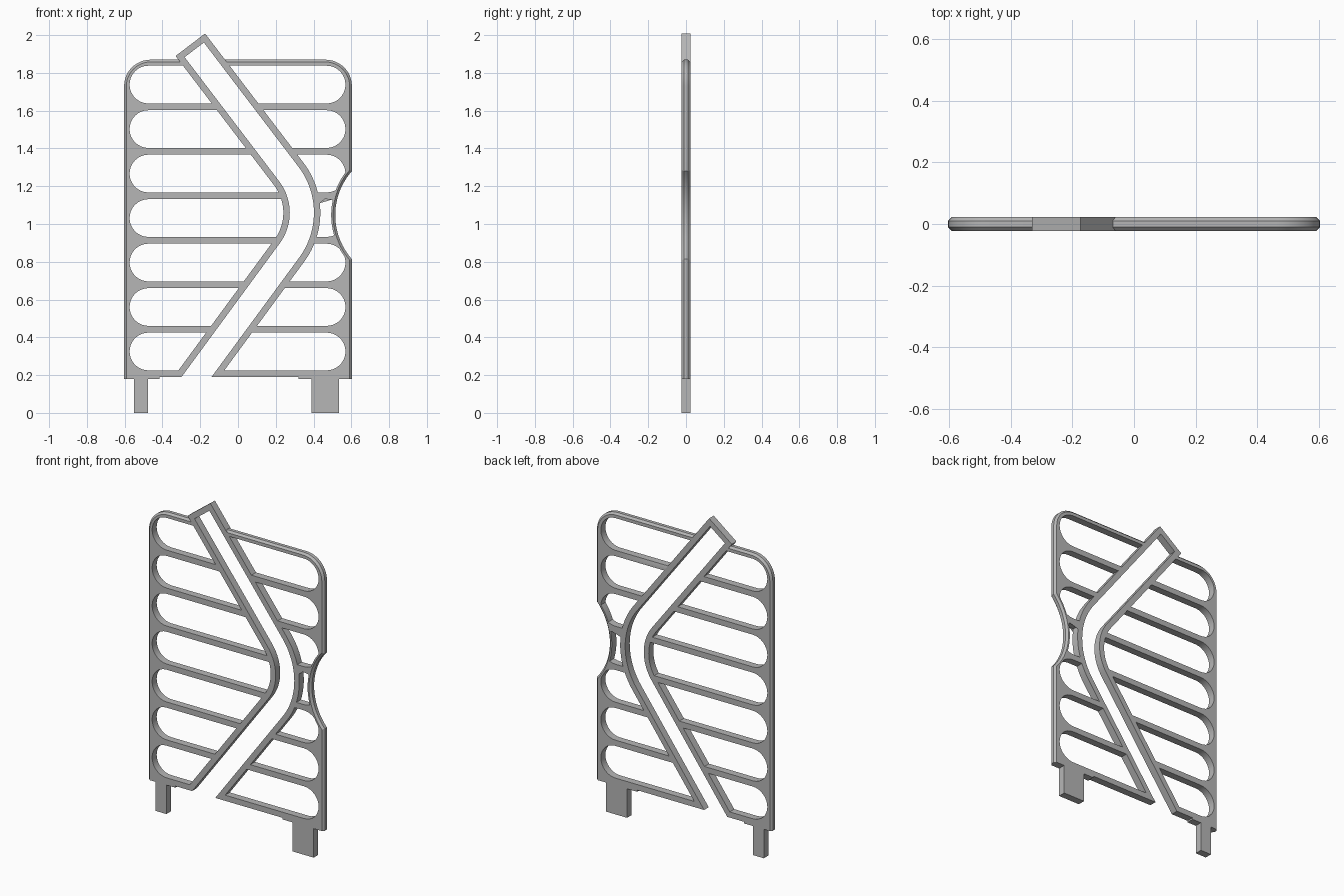
import bpy
import bmesh
from math import sin, cos, radians, acos, degrees

HALF = 0.0225          # half thickness of the panel
WALL = 0.034           # wall of the bent channel
BEND = (0.0, 1.06)     # centre of the channel bend
BEND_R = 0.338

if "Cube" in bpy.data.objects:
    bpy.data.objects.remove(bpy.data.objects["Cube"], do_unlink=True)

grey = bpy.data.materials.new("plain grey")
grey.use_nodes = True
grey.diffuse_color = (0.47, 0.47, 0.47, 1)
grey.node_tree.nodes["Principled BSDF"].inputs["Base Color"].default_value = grey.diffuse_color


def arc(cx, cz, r, start, end, n=16):
    steps = [radians(start + (end - start) * i / n) for i in range(n + 1)]
    return [(cx + r * cos(a), cz + r * sin(a)) for a in steps]


def prism(name, profiles, half=HALF, chamfer=0):
    """Extrude x-z outlines along y, with an optional chamfer on both rims."""
    bm = bmesh.new()
    for pts in profiles:
        face = bm.faces.new([bm.verts.new((x, -half, z)) for x, z in pts])
        out = bmesh.ops.extrude_face_region(bm, geom=[face])
        for v in out["geom"]:
            if isinstance(v, bmesh.types.BMVert):
                v.co.y = half
    bmesh.ops.recalc_face_normals(bm, faces=bm.faces)
    if chamfer:
        rim = [e for e in bm.edges if e.verts[0].co.y * e.verts[1].co.y > 0]
        bmesh.ops.bevel(bm, geom=rim, offset=chamfer, segments=1, affect='EDGES')
    mesh = bpy.data.meshes.new(name)
    bm.to_mesh(mesh)
    bm.free()
    mesh.materials.append(grey)
    obj = bpy.data.objects.new(name, mesh)
    bpy.context.collection.objects.link(obj)
    return obj


def combine(obj, other, operation, keep=False):
    """Apply a boolean and drop the helper."""
    mod = obj.modifiers.new("bool", 'BOOLEAN')
    mod.operation = operation
    mod.solver = 'EXACT'
    mod.object = other
    bpy.context.view_layer.update()
    result = bpy.data.meshes.new_from_object(
        obj.evaluated_get(bpy.context.evaluated_depsgraph_get()))
    obj.modifiers.clear()
    obj.data = result
    if not keep:
        bpy.data.objects.remove(other, do_unlink=True)


def channel(half_width, top, bottom=0.92):
    """Outline of the bent channel: straight, bend, straight."""
    lo, hi = -36.3, 37.3
    sides = []
    for off in (half_width, -half_width):
        pts = arc(*BEND, BEND_R + off, lo, hi, 24)
        a, b = radians(lo), radians(hi)
        first = (pts[0][0] + sin(a) * bottom, pts[0][1] - cos(a) * bottom)
        last = (pts[-1][0] - sin(b) * top, pts[-1][1] + cos(b) * top)
        sides.append([first] + pts + [last])
    return sides[0] + sides[1][::-1]


# Rounded panel with a curved notch in one side
side, top, corner = 0.603, 1.87, 0.14
notch = (0.868, 1.047)
notch_r = 0.353
swing = degrees(acos((notch[0] - side) / notch_r))
outline = [(-side, 0.1), (side, 0.1)]
outline += arc(*notch, notch_r, 180 + swing, 180 - swing, 24)
outline += arc(side - corner, top - corner, corner, 0, 90, 12)
outline += arc(corner - side, top - corner, corner, 90, 180, 12)
panel = prism("panel", [outline], chamfer=0.012)

# Row of round-ended slots, kept clear of the channel and the notch rim
slots = []
for i in range(7):
    z = 0.325 + i * 0.2355
    slots.append(arc(0.469, z, 0.1, -90, 90) + arc(-0.474, z, 0.1, 90, 270))
cutter = prism("slot_cutter", slots, half=0.1)
outer = BEND_R and 0.098
combine(cutter, prism("band_keep", [channel(outer, 0.86)], half=0.2), 'DIFFERENCE')
rim = prism("notch_keep", [arc(*notch, 0.375, 0, 354, 59)], half=0.2)
combine(cutter, rim, 'DIFFERENCE')
combine(panel, cutter, 'DIFFERENCE')

# Channel end that rises above the top rail
end = prism("channel_end", [channel(outer, 0.86, 0.5)])
combine(panel, end, 'UNION')
combine(panel, prism("channel_cutter", [channel(outer - WALL, 0.86 - WALL)], half=0.2),
        'DIFFERENCE')

# Stepped bottom edge
floor = [(-1, 0), (1, 0), (1, 0.18), (0.32, 0.18), (0.32, 0.19),
         (-0.415, 0.19), (-0.415, 0.18), (-1, 0.18)]
combine(panel, prism("floor_cutter", [floor], half=0.2), 'DIFFERENCE')

# Mounting legs
legs = [prism(name, [[(a, 0), (b, 0), (b, 0.181), (a, 0.181)]])
        for name, a, b in (("right_leg", -0.55, -0.476), ("left_leg", 0.389, 0.535))]

# Smooth the curved walls, keep the corners crisp
bpy.ops.object.select_all(action='DESELECT')
panel.select_set(True)
bpy.context.view_layer.objects.active = panel
bpy.ops.object.shade_smooth_by_angle(angle=radians(25))
